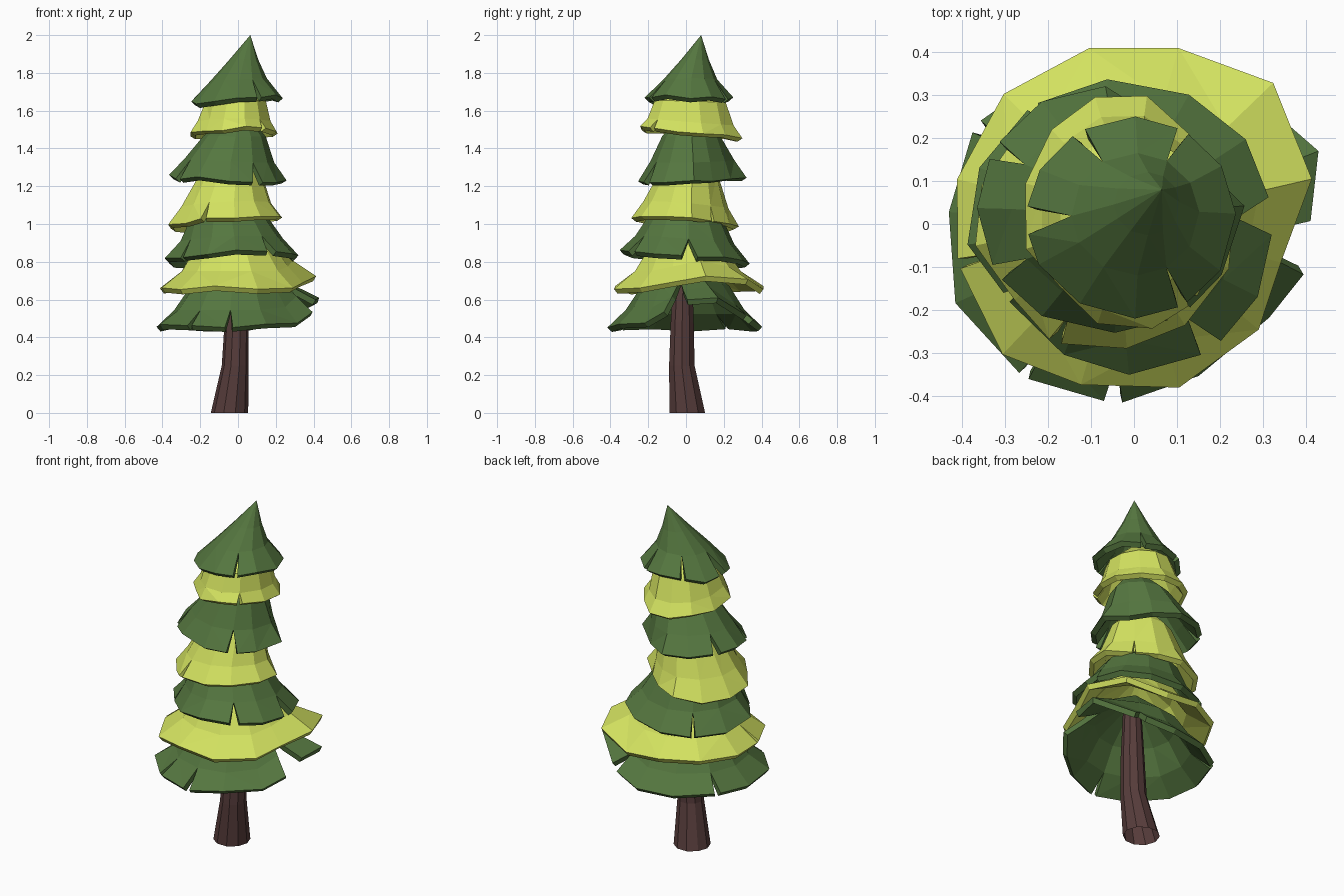
import bpy, bmesh, math, random
from mathutils import Vector

random.seed(4)
old = bpy.data.objects.get("Cube")
if old:
    bpy.data.objects.remove(old, do_unlink=True)


def material(name, color):
    m = bpy.data.materials.new(name)
    m.use_nodes = True
    m.diffuse_color = (*color, 1)
    bsdf = next(n for n in m.node_tree.nodes if n.type == 'BSDF_PRINCIPLED')
    bsdf.inputs["Base Color"].default_value = (*color, 1)
    bsdf.inputs["Roughness"].default_value = 0.9
    return m


GREEN = material("pine green", (0.09, 0.182, 0.05))
LIME = material("lime yellow", (0.65, 0.76, 0.117))
BARK = material("dark bark", (0.095, 0.046, 0.044))


def make_object(name, bm, mat):
    mesh = bpy.data.meshes.new(name)
    bm.to_mesh(mesh)
    bm.free()
    mesh.materials.append(mat)
    obj = bpy.data.objects.new(name, mesh)
    bpy.context.collection.objects.link(obj)
    return obj


SIDES = 12


def tier(name, mat, box, z, apex, mid, shoulder, slope=(0, 0),
         lift=0, phase=0, notches={}, reach={}):
    """Skirt of branches. box: rim extent; notches: column to half angle;
    reach: column to rim scale."""
    x0, x1, y0, y1 = box
    centre = Vector(((x0 + x1) / 2, (y0 + y1) / 2, 0))
    rx, ry = (x1 - x0) / 2, (y1 - y0) / 2
    top = Vector(apex)
    bm = bmesh.new()

    def vert(angle, scale, dz, lean, droop):
        c = centre.lerp(Vector((top.x, top.y, 0)), lean)
        x, y = rx * scale * math.cos(angle), ry * scale * math.sin(angle)
        height = z + dz + droop * (slope[0] * x + slope[1] * y
                                   + lift * max(0, math.cos(angle - 0.25)) ** 5)
        return bm.verts.new((c.x + x, c.y + y, height))

    # Each column holds a left and a right vertex for every ring, equal if unsplit
    columns = []
    for i in range(SIDES):
        a = math.tau * (i + phase) / SIDES + random.uniform(-0.04, 0.04)
        stretch = reach.get(i, 1)
        grow = random.uniform(1, 1.03) * stretch
        dip = random.uniform(-0.012, 0.012)
        half = notches.get(i, 0)
        rings = []
        for (scale, dz), lean, droop, open_by in (
                ((grow, dip), 0, 1, half),
                ((mid[0] * (1 + stretch) / 2, mid[1]), 0.12, 0.8,
                 half * 0.6 if half > 0.15 else 0),
                (shoulder, 0.5, 0.3, 0)):
            if open_by:
                pair = [vert(a + s * open_by, scale, dz, lean, droop) for s in (-1, 1)]
            else:
                pair = [vert(a, scale, dz, lean, droop)] * 2
            rings.append(pair)
        columns.append(rings)

    tip = bm.verts.new(top)
    for i in range(SIDES):
        a, b = columns[i], columns[(i + 1) % SIDES]
        for k in range(2):
            bm.faces.new((a[k][1], b[k][0], b[k + 1][0], a[k + 1][1]))
        bm.faces.new((a[2][1], b[2][0], tip))
    bmesh.ops.triangulate(bm, faces=[f for f in bm.faces if random.random() < 0.5 and len(f.verts) > 3])
    obj = make_object(name, bm, mat)
    solid = obj.modifiers.new("thickness", 'SOLIDIFY')
    solid.thickness = 0.032
    solid.offset = -1
    return obj


# Branch tiers from the ground up
tier("branch_tier_1", GREEN, (-0.43, 0.41, -0.41, 0.4), 0.46, (-0.01, 0, 0.86),
     (0.78, 0.085), (0.58, 0.21), lift=0.16, phase=-0.2,
     notches={0: 0.155, 2: 0.07, 5: 0.04, 8: 0.03, 9: 0.05},
     reach={1: 1.13, 7: 1.04, 8: 1.04, 10: 0.94, 11: 0.92})
tier("branch_tier_2", LIME, (-0.42, 0.42, -0.39, 0.41), 0.665, (-0.03, 0, 1.0),
     (0.72, 0.085), (0.53, 0.2), lift=0.07, phase=0.5,
     notches={6: 0.03}, reach={1: 1.08, 7: 1.06, 10: 0.93, 11: 0.85})
tier("branch_tier_3", GREEN, (-0.38, 0.32, -0.345, 0.33), 0.825, (-0.06, 0, 1.16),
     (0.78, 0.09), (0.6, 0.2), slope=(0.04, -0.1), phase=0.15,
     notches={0: 0.13, 4: 0.04, 7: 0.04, 10: 0.08}, reach={7: 0.88, 8: 0.94})
tier("branch_tier_4", LIME, (-0.37, 0.23, -0.29, 0.28), 1.01, (-0.01, 0.03, 1.42),
     (0.8, 0.09), (0.56, 0.25), slope=(0.06, -0.1), phase=0.3,
     notches={1: 0.04, 8: 0.05}, reach={1: 0.81, 2: 0.88, 7: 0.9})
tier("branch_tier_5", GREEN, (-0.36, 0.25, -0.25, 0.32), 1.235, (0.02, 0.02, 1.62),
     (0.78, 0.1), (0.54, 0.23), slope=(-0.05, 0.02),
     notches={5: 0.08, 7: 0.07, 10: 0.1}, reach={1: 0.77, 2: 0.79})
tier("branch_tier_6", LIME, (-0.26, 0.21, -0.255, 0.3), 1.48, (0, 0.02, 1.78),
     (0.85, 0.06), (0.7, 0.17), slope=(0, -0.1), phase=0.5,
     notches={10: 0.06}, reach={1: 0.92, 7: 0.85, 8: 0.94})
tier("branch_tier_7_tip", GREEN, (-0.245, 0.235, -0.215, 0.245), 1.66, (0.065, 0.08, 2.0),
     (0.62, 0.105), (0.32, 0.21), slope=(0.06, 0),
     notches={2: 0.06, 4: 0.07, 6: 0.14, 10: 0.05})

# Bent, tapered trunk, open underneath
bm = bmesh.new()
rings = []
for x, y, z, r in ((-0.045, 0.007, 0, 0.099), (-0.015, -0.022, 0.25, 0.071),
                   (-0.007, -0.02, 0.48, 0.064), (0, -0.015, 0.75, 0.05)):
    rings.append([bm.verts.new((x + r * math.cos(a), y + r * math.sin(a), z))
                  for a in (math.tau * k / 10 for k in range(10))])
for low, high in zip(rings, rings[1:]):
    for k in range(10):
        n = (k + 1) % 10
        bm.faces.new((low[k], low[n], high[n], high[k]))
make_object("trunk", bm, BARK)
